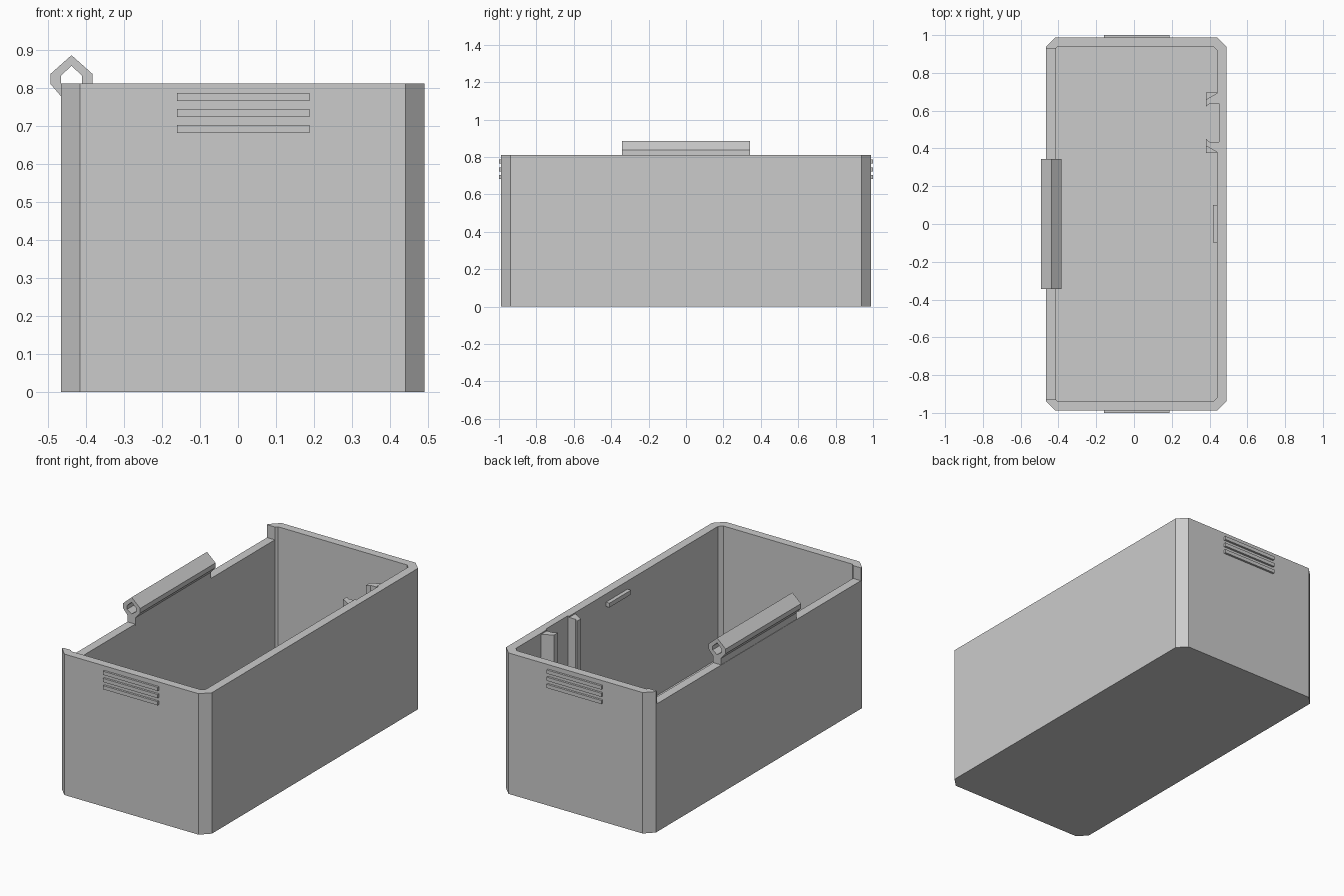
import bpy
import bmesh
from mathutils import Vector

if "Cube" in bpy.data.objects:
    bpy.data.objects.remove(bpy.data.objects["Cube"], do_unlink=True)

grey = bpy.data.materials.new("light grey plastic")
grey.use_nodes = True
grey.diffuse_color = (0.6, 0.6, 0.6, 1)
grey.node_tree.nodes["Principled BSDF"].inputs["Base Color"].default_value = (0.6, 0.6, 0.6, 1)


def prism(name, profile, start, end, axis="z"):
    """Extrude an xy profile along z, or an xz profile along y."""
    bm = bmesh.new()

    def place(p, t):
        return (p[0], p[1], t) if axis == "z" else (p[0], t, p[1])

    face = bm.faces.new([bm.verts.new(place(p, start)) for p in profile])
    out = bmesh.ops.extrude_face_region(bm, geom=[face])
    offset = Vector(place((0, 0), end - start))
    moved = [v for v in out["geom"] if isinstance(v, bmesh.types.BMVert)]
    bmesh.ops.translate(bm, verts=moved, vec=offset)
    bmesh.ops.recalc_face_normals(bm, faces=bm.faces)
    mesh = bpy.data.meshes.new(name)
    bm.to_mesh(mesh)
    bm.free()
    mesh.materials.append(grey)
    obj = bpy.data.objects.new(name, mesh)
    bpy.context.collection.objects.link(obj)
    return obj


def box(name, x0, x1, y0, y1, z0, z1):
    return prism(name, [(x0, y0), (x1, y0), (x1, y1), (x0, y1)], z0, z1)


def chamfered(x0, x1, half, left, right):
    """Rectangle with clipped corners, one clip size per side."""
    lower = [(x0, -half + left), (x0 + left, -half), (x1 - right, -half), (x1, -half + right)]
    return lower + [(x, -y) for x, y in reversed(lower)]


def cut(target, cutter):
    cutter.hide_render = True
    mod = target.modifiers.new("cut", "BOOLEAN")
    mod.operation = "DIFFERENCE"
    mod.solver = "EXACT"
    mod.object = cutter
    bpy.context.view_layer.objects.active = target
    bpy.ops.object.modifier_apply(modifier=mod.name)
    bpy.data.objects.remove(cutter, do_unlink=True)


# Open box with clipped corners, lowered hinge-side wall and a shallow pocket
case = prism("case", chamfered(-0.465, 0.49, 0.988, 0.05, 0.05), 0, 0.812)
cut(case, prism("cavity", chamfered(-0.415, 0.44, 0.94, 0.012, 0.02), 0.05, 1))
cut(case, box("wall_notch", -0.6, -0.4, -0.928, 0.928, 0.738, 1))
cut(case, box("pocket", 0.4, 0.449, 0.435, 0.637, 0.05, 1))

# Hinge barrel on a wall-thick web
half_hinge = [(0.05 / 2, 0.73), (0.025, 0.775), (0.055, 0.81), (0.055, 0.837)]
hinge_x = -0.438
outline = [(hinge_x + x, z) for x, z in half_hinge] + [(hinge_x, 0.886)]
outline += [(hinge_x - x, z) for x, z in reversed(half_hinge)]
hinge = prism("hinge_barrel", outline, -0.343, 0.343, "y")
bore = [(0, 0.79), (0.028, 0.81), (0.028, 0.832), (0, 0.858), (-0.028, 0.832), (-0.028, 0.81)]
cut(hinge, prism("bore", [(hinge_x + x, z) for x, z in bore], -0.5, 0.5, "y"))

# Raised grip bars on both ends
for side, end in ((-1, "front"), (1, "back")):
    for i in range(3):
        z = 0.765 - 0.0415 * i
        y0, y1 = sorted((side * 0.98, side * 1.0))
        box(f"{end}_grip_bar_{i + 1}", -0.16, 0.188, y0, y1, z, z + 0.021)

# Pair of inner guide rails, mirrored about the pocket centre
rail = [(0.445, 0.159), (0.38, 0.122), (0.38, 0.085), (0.4, 0.101), (0.445, 0.101)]
for side, end in ((-1, "front"), (1, "back")):
    prism(f"{end}_guide_rail", [(x, 0.536 + side * y) for x, y in rail], 0.04, 0.805)

# Low feet under the rails
for side, end in ((-1, "front"), (1, "back")):
    y0, y1 = sorted((0.536 + side * 0.101, 0.536 + side * 0.159))
    box(f"{end}_rail_foot", 0.38, 0.445, y0, y1, 0.04, 0.1)

# Snap ridge on the inner wall
box("snap_ridge", 0.418, 0.445, -0.097, 0.1, 0.74, 0.765)
